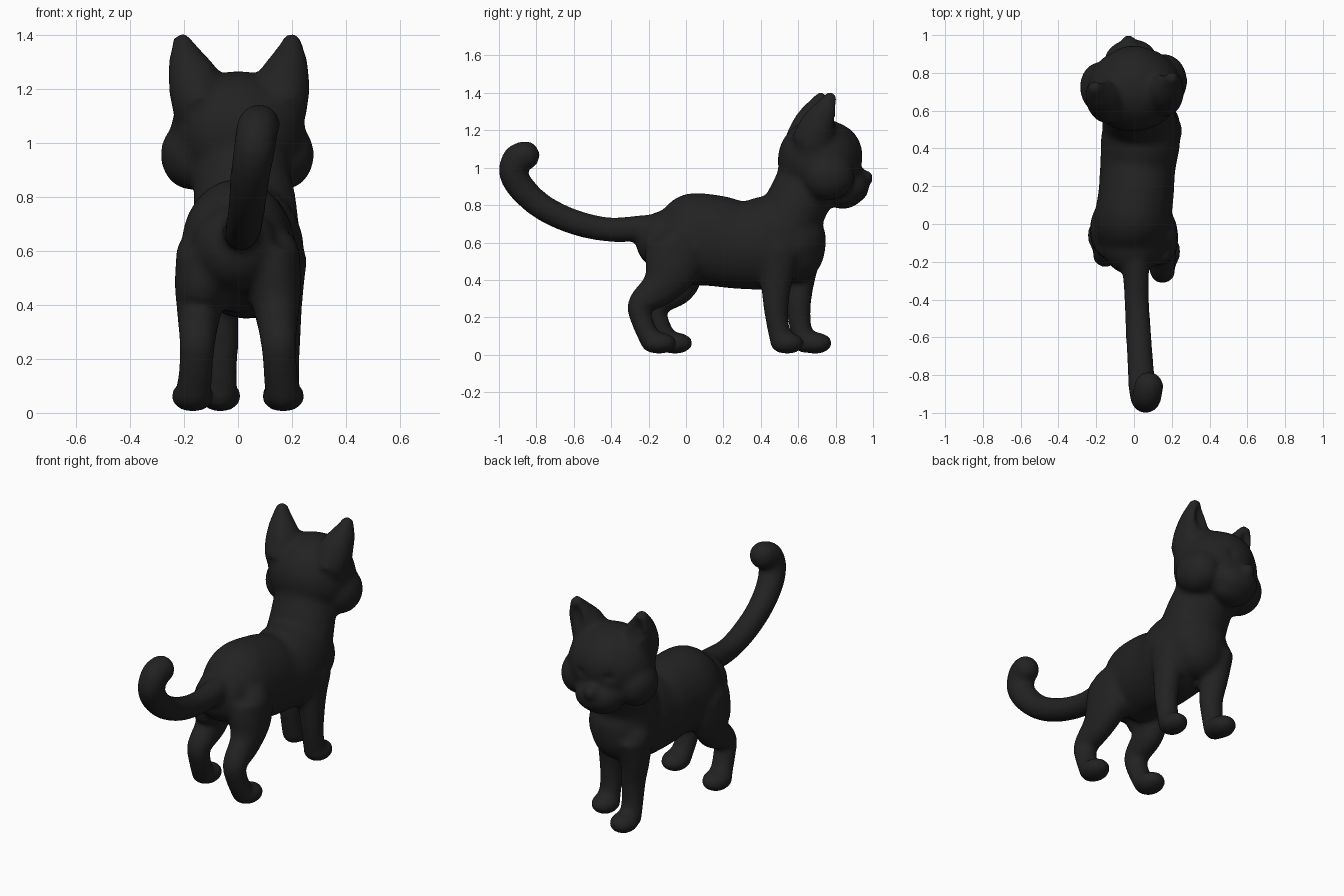
import bpy, bmesh, math
from mathutils import Vector, Matrix

cube = bpy.data.objects.get("Cube")
if cube:
    bpy.data.objects.remove(cube, do_unlink=True)

black = bpy.data.materials.new("black_fur")
black.use_nodes = True
colour = (0.016, 0.016, 0.016, 1)
black.diffuse_color = colour
black.node_tree.nodes["Principled BSDF"].inputs["Base Color"].default_value = colour

# The head is turned slightly to its own right
pivot = Vector((0, 0.72, 0))
HEAD = (Matrix.Translation(pivot) @ Matrix.Rotation(math.radians(7), 4, 'Z')
        @ Matrix.Translation(-pivot))
SIDES = 24


def blob(bm, centre, radii, frame=Matrix(), tilt=0):
    """Ellipsoid, optionally tilted about x."""
    m = (frame @ Matrix.Translation(centre) @ Matrix.Rotation(math.radians(tilt), 4, 'X')
         @ Matrix.Diagonal((*radii, 1)))
    bmesh.ops.create_uvsphere(bm, u_segments=32, v_segments=18, radius=1, matrix=m)


def spline(a, b, c, d, t):
    return tuple(0.5 * (2 * q + (r - p) * t + (2 * p - 5 * q + 4 * r - s) * t * t
                        + (3 * q - p - 3 * r + s) * t ** 3) for p, q, r, s in zip(a, b, c, d))


def limb(bm, keys, frame=Matrix(), steps=5):
    """Smooth tube through keys (x, y, z, half width, half depth), round at both ends."""
    pts = []
    for i in range(len(keys) - 1):
        ring4 = [keys[max(0, min(len(keys) - 1, i + k))] for k in (-1, 0, 1, 2)]
        pts += [spline(*ring4, j / steps) for j in range(steps)]
    pts.append(keys[-1])
    rings = []
    for i, p in enumerate(pts):
        before, after = pts[max(0, i - 1)], pts[min(len(pts) - 1, i + 1)]
        along = (Vector(after[:3]) - Vector(before[:3])).normalized()
        side = Vector((1, 0, 0))
        side = (side - along * side.dot(along)).normalized()
        up = along.cross(side)
        ring = []
        for k in range(SIDES):
            a = math.tau * k / SIDES
            co = Vector(p[:3]) + side * math.cos(a) * p[3] + up * math.sin(a) * p[4]
            ring.append(bm.verts.new(frame @ co))
        rings.append(ring)
    for r, s in zip(rings, rings[1:]):
        for k in range(SIDES):
            n = (k + 1) % SIDES
            bm.faces.new((r[k], r[n], s[n], s[k]))
    bm.faces.new(rings[0][::-1])
    bm.faces.new(rings[-1])
    for p in (pts[0], pts[-1]):
        blob(bm, p[:3], (p[3], min(p[3:]), min(p[3:])), frame)


def finish(name, bm):
    bmesh.ops.recalc_face_normals(bm, faces=bm.faces[:])
    mesh = bpy.data.meshes.new(name)
    bm.to_mesh(mesh)
    bm.free()
    mesh.materials.append(black)
    ob = bpy.data.objects.new(name, mesh)
    bpy.context.collection.objects.link(ob)
    return ob


bm = bmesh.new()

# Torso
limb(bm, [(-0.01, -0.11, 0.61, 0.16, 0.16), (-0.01, 0, 0.62, 0.2, 0.24),
          (0.01, 0.15, 0.61, 0.2, 0.245), (0.02, 0.3, 0.585, 0.2, 0.235),
          (0.035, 0.45, 0.6, 0.21, 0.25), (0.035, 0.56, 0.61, 0.19, 0.21)])
# Chest and neck
blob(bm, (0.03, 0.59, 0.58), (0.17, 0.155, 0.19))
limb(bm, [(0.03, 0.53, 0.66, 0.2, 0.18), (0.025, 0.58, 0.78, 0.19, 0.17),
          (0.01, 0.64, 0.9, 0.18, 0.17), (0, 0.69, 1.02, 0.18, 0.18)])

# Tail
limb(bm, [(0, -0.1, 0.69, 0.07, 0.07), (0.01, -0.25, 0.675, 0.07, 0.07),
          (0.015, -0.42, 0.67, 0.066, 0.066), (0.025, -0.6, 0.71, 0.068, 0.068),
          (0.035, -0.76, 0.785, 0.07, 0.07), (0.045, -0.87, 0.88, 0.074, 0.074),
          (0.06, -0.923, 0.97, 0.077, 0.077), (0.07, -0.905, 1.045, 0.078, 0.078),
          (0.078, -0.86, 1.065, 0.078, 0.078)])

# Front legs and paws: (paw x, top x, leg y, paw y)
for paw_x, top_x, y, paw_y in ((0.165, 0.16, 0.485, 0.54), (-0.065, -0.08, 0.605, 0.69)):
    limb(bm, [(top_x, y + 0.01, 0.56, 0.095, 0.12), (top_x, y, 0.42, 0.08, 0.09),
              (paw_x, y - 0.005, 0.28, 0.068, 0.07), (paw_x, y + 0.005, 0.16, 0.062, 0.06),
              (paw_x, y + 0.025, 0.07, 0.064, 0.06)])
    blob(bm, (paw_x, paw_y, 0.062), (0.078, 0.092, 0.058))

# Hind legs and paws: (sign, forward shift)
for s, dy in ((1, 0), (-1, 0.085)):
    limb(bm, [(s * 0.12, -0.05 + dy / 3, 0.58, 0.11, 0.165),
              (s * 0.135, -0.08 + dy / 2, 0.46, 0.1, 0.15),
              (s * 0.145, -0.14 + dy, 0.36, 0.08, 0.105),
              (s * 0.15, -0.245 + dy, 0.27, 0.068, 0.068),
              (s * 0.155, -0.235 + dy, 0.18, 0.064, 0.058),
              (s * 0.165, -0.185 + dy, 0.07, 0.066, 0.058)])
    blob(bm, (s * 0.168, -0.145 + dy, 0.062), (0.08, 0.096, 0.058))

# Head: skull, brow, muzzle, nose and chin
blob(bm, (0, 0.715, 1.04), (0.25, 0.225, 0.225), HEAD)
blob(bm, (0, 0.785, 1.06), (0.19, 0.16, 0.18), HEAD)
blob(bm, (0, 0.87, 0.9), (0.14, 0.11, 0.1), HEAD)
blob(bm, (0, 0.95, 0.945), (0.045, 0.055, 0.045), HEAD)
blob(bm, (0, 0.84, 0.85), (0.12, 0.1, 0.07), HEAD)
# Cheeks and ears
for s in (-1, 1):
    blob(bm, (s * 0.17, 0.74, 0.955), (0.115, 0.14, 0.13), HEAD)
    limb(bm, [(s * 0.15, 0.66, 1.13, 0.1, 0.12), (s * 0.165, 0.685, 1.22, 0.1, 0.1),
              (s * 0.19, 0.72, 1.3, 0.072, 0.075), (s * 0.204, 0.745, 1.365, 0.04, 0.042)], HEAD)

cat = finish("cat_body", bm)

# Hollows for the inner ears and eye sockets
bm = bmesh.new()
for s in (-1, 1):
    blob(bm, (s * 0.19, 0.8, 1.265), (0.05, 0.045, 0.1), HEAD, 12)
    blob(bm, (s * 0.1, 0.955, 1.04), (0.055, 0.05, 0.035), HEAD)
hollows = finish("ear_and_eye_cutter", bm)
hollows.hide_render = True
hollows.hide_viewport = True

# Fuse the parts, carve the hollows and soften the skin
fuse = cat.modifiers.new("fuse", 'REMESH')
carve = cat.modifiers.new("carve", 'BOOLEAN')
carve.object = hollows
carve.operation = 'DIFFERENCE'
skin = cat.modifiers.new("skin", 'REMESH')
for m in (fuse, skin):
    m.mode = 'VOXEL'
    m.voxel_size = 0.014
    m.use_smooth_shade = True
soften = cat.modifiers.new("soften", 'SMOOTH')
soften.factor = 0.5
soften.iterations = 8
